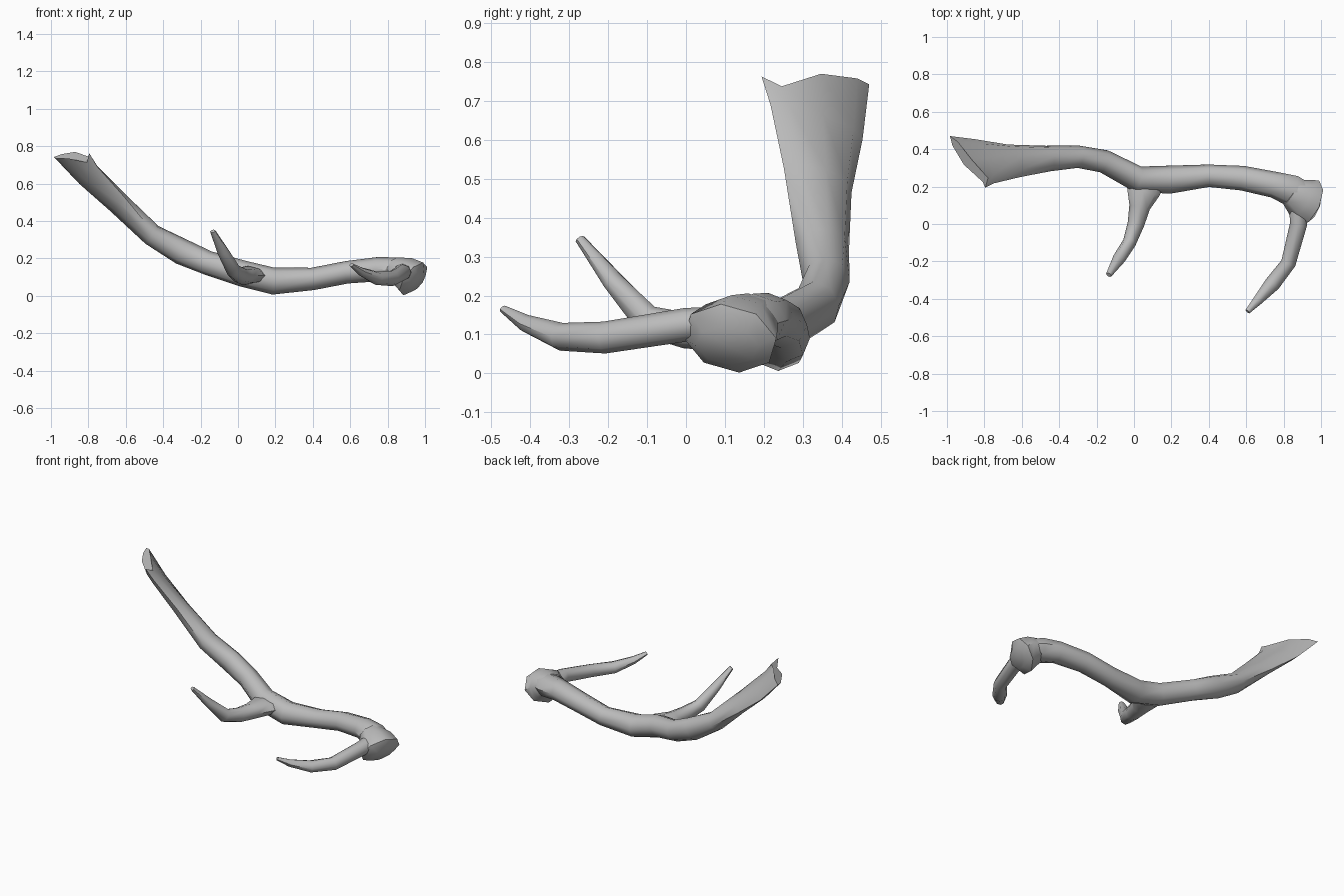
import bpy, bmesh, math
from mathutils import Vector

cube = bpy.data.objects.get("Cube")
if cube:
    bpy.data.objects.remove(cube, do_unlink=True)

SIDES = 8
GREY = (0.5, 0.5, 0.5, 1)
horn = bpy.data.materials.new("horn_grey")
horn.use_nodes = True
horn.diffuse_color = GREY
horn.node_tree.nodes["Principled BSDF"].inputs["Base Color"].default_value = GREY


def loft(name, stations, notch=0.0, slant=0.0):
    """Skin rings along a path; station = centre, half width, half thickness, roll."""
    bm = bmesh.new()
    centres = [Vector(s[0]) for s in stations]
    rings = []
    for i, (_, width, thick, roll) in enumerate(stations):
        last = len(centres) - 1
        along = (centres[min(i + 1, last)] - centres[max(i - 1, 0)]).normalized()
        side = along.cross(Vector((0, 0, 1))).normalized()
        up = side.cross(along)
        r = math.radians(roll)
        wide = side * math.cos(r) + up * math.sin(r)
        flat = up * math.cos(r) - side * math.sin(r)
        ring = []
        for k in range(SIDES):
            a = math.tau * k / SIDES
            c, s = math.cos(a), math.sin(a)
            p = centres[i] + wide * c * width + flat * s * thick
            # Forked end: skew the last ring and cut a notch near one edge
            if i == last:
                p += along * (slant * c - notch * 2 * max(0, -c) * abs(s))
            ring.append(bm.verts.new(p))
        rings.append(ring)
    for a, b in zip(rings, rings[1:]):
        for k in range(SIDES):
            n = (k + 1) % SIDES
            bm.faces.new((a[k], a[n], b[n], b[k]))
    bm.faces.new(rings[0])
    bm.faces.new(rings[-1])
    bmesh.ops.recalc_face_normals(bm, faces=bm.faces)
    mesh = bpy.data.meshes.new(name)
    bm.to_mesh(mesh)
    bm.free()
    mesh.materials.append(horn)
    obj = bpy.data.objects.new(name, mesh)
    bpy.context.collection.objects.link(obj)
    bpy.ops.object.select_all(action='DESELECT')
    obj.select_set(True)
    bpy.context.view_layer.objects.active = obj
    bpy.ops.object.shade_smooth_by_angle(angle=math.radians(50))


# Main beam, from the base end to the broad forked blade
loft("main_beam", [
    ((0.91, 0.155, 0.125), 0.07, 0.06, 0),
    ((0.85, 0.175, 0.135), 0.085, 0.07, 0),
    ((0.75, 0.21, 0.142), 0.07, 0.065, 0),
    ((0.58, 0.245, 0.125), 0.066, 0.06, 0),
    ((0.40, 0.258, 0.09), 0.06, 0.06, 0),
    ((0.19, 0.237, 0.078), 0.075, 0.072, 0),
    ((0.02, 0.24, 0.12), 0.07, 0.07, 0),
    ((-0.16, 0.335, 0.175), 0.062, 0.065, 0),
    ((-0.30, 0.36, 0.235), 0.06, 0.07, 0),
    ((-0.46, 0.35, 0.325), 0.07, 0.06, -10),
    ((-0.64, 0.338, 0.495), 0.098, 0.045, -26),
    ((-0.80, 0.335, 0.645), 0.135, 0.034, -28),
    ((-0.89, 0.332, 0.752), 0.16, 0.03, -28),
], notch=0.045, slant=0.05)

# Flared burr at the base, its broken face turned outward and down
loft("base_burr", [
    ((0.83, 0.17, 0.15), 0.07, 0.06, 0),
    ((0.895, 0.135, 0.12), 0.115, 0.09, 0),
    ((0.937, 0.113, 0.09), 0.13, 0.105, 0),
    ((0.962, 0.105, 0.072), 0.085, 0.06, 0),
])

# Brow tine, curving forward from the base
loft("brow_tine", [
    ((0.88, 0.15, 0.13), 0.055, 0.045, 0),
    ((0.88, 0.0, 0.125), 0.046, 0.043, 0),
    ((0.825, -0.21, 0.092), 0.04, 0.041, 0),
    ((0.74, -0.32, 0.094), 0.042, 0.036, 0),
    ((0.66, -0.41, 0.128), 0.026, 0.023, 0),
    ((0.607, -0.468, 0.165), 0.014, 0.01, 0),
])

# Middle tine, curving forward and up
loft("middle_tine", [
    ((0.075, 0.265, 0.105), 0.10, 0.03, 0),
    ((0.05, 0.175, 0.11), 0.09, 0.05, 0),
    ((0.03, 0.09, 0.105), 0.056, 0.048, 0),
    ((0.01, 0.0, 0.11), 0.045, 0.046, 0),
    ((-0.025, -0.10, 0.135), 0.036, 0.042, 0),
    ((-0.08, -0.185, 0.235), 0.034, 0.027, 0),
    ((-0.135, -0.272, 0.345), 0.016, 0.012, 0),
])
